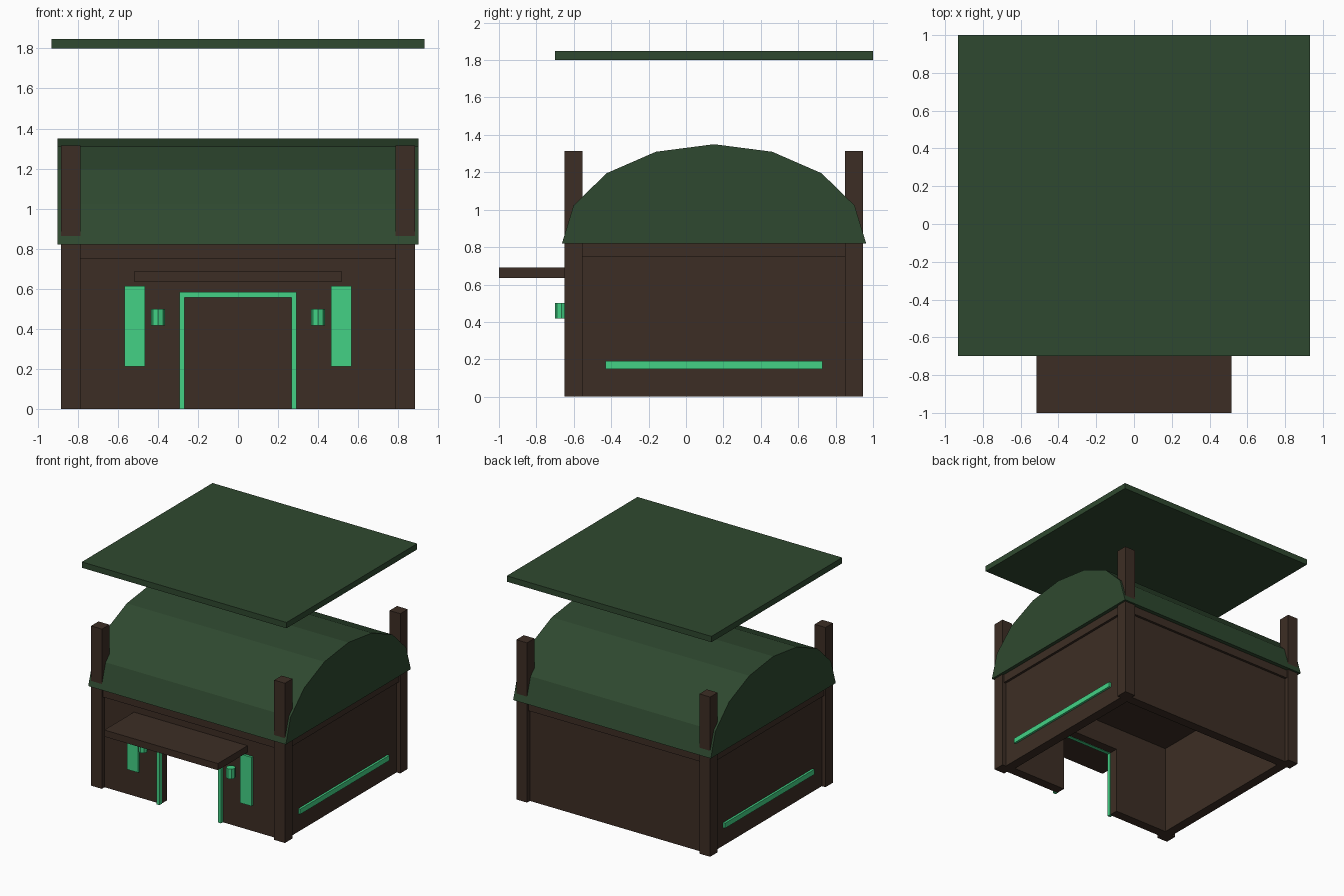
import bpy, bmesh, math

if "Cube" in bpy.data.objects:
    bpy.data.objects.remove(bpy.data.objects["Cube"])


def material(name, rgb):
    m = bpy.data.materials.new(name)
    m.diffuse_color = (*rgb, 1)
    m.use_nodes = True
    m.node_tree.nodes["Principled BSDF"].inputs["Base Color"].default_value = m.diffuse_color
    return m


WOOD = material("dark brown wood", (0.046, 0.027, 0.018))
ROOF = material("dark green roof", (0.028, 0.066, 0.029))
GLOW = material("bright green trim", (0.056, 0.640, 0.235))


def finish(name, bm, mat):
    bmesh.ops.recalc_face_normals(bm, faces=bm.faces)
    me = bpy.data.meshes.new(name)
    bm.to_mesh(me)
    bm.free()
    me.materials.append(mat)
    ob = bpy.data.objects.new(name, me)
    bpy.context.collection.objects.link(ob)
    return ob


def prism(name, pts, depth, mat):
    """Extrude a closed outline of 3D points along the depth vector."""
    bm = bmesh.new()
    face = bm.faces.new([bm.verts.new(p) for p in pts])
    out = bmesh.ops.extrude_face_region(bm, geom=[face])["geom"]
    bmesh.ops.translate(bm, vec=depth,
                        verts=[g for g in out if isinstance(g, bmesh.types.BMVert)])
    return finish(name, bm, mat)


def box(name, x, y, z, mat):
    pts = [(x[0], y[0], z[0]), (x[1], y[0], z[0]), (x[1], y[1], z[0]), (x[0], y[1], z[0])]
    return prism(name, pts, (0, 0, z[1] - z[0]), mat)


def arch(name, xo, zo, xi, zi, y, mat):
    """Square upside-down U: outer half width/height, inner half width/height."""
    outline = [(-xo, 0), (-xo, zo), (xo, zo), (xo, 0), (xi, 0), (xi, zi), (-xi, zi), (-xi, 0)]
    return prism(name, [(px, y[0], pz) for px, pz in outline], (0, y[1] - y[0], 0), mat)


# Walls, with the doorway left open at the front
arch("front_wall", 0.77, 0.75, 0.27, 0.56, (-0.615, -0.535), WOOD)
box("back_wall", (-0.77, 0.77), (0.83, 0.91), (0, 0.75), WOOD)

# Ceiling slab that shows as a band on top of the walls
box("ceiling_slab", (-0.87, 0.87), (-0.635, 0.93), (0.75, 0.82), WOOD)

# Barrel roof: half ellipse with eight flat strips
N = 8
curve = [(-0.90, 0.15 + 0.813 * math.cos(math.pi * i / N), 0.82 + 0.53 * math.sin(math.pi * i / N))
         for i in range(N + 1)]
prism("barrel_roof", curve, (1.80, 0, 0), ROOF)

# Flat panel floating above
box("floating_panel", (-0.932, 0.932), (-0.70, 1.0), (1.80, 1.848), ROOF)

# Canopy and doorway trim
box("door_canopy", (-0.517, 0.517), (-1.0, -0.60), (0.635, 0.69), WOOD)
arch("door_trim", 0.293, 0.585, 0.267, 0.557, (-0.64, -0.61), GLOW)

# Parts repeated on both sides
for side, s in (("right", 1), ("left", -1)):
    def span(a, b):
        return tuple(sorted((s * a, s * b)))

    box(side + "_wall", span(0.77, 0.85), (-0.615, 0.91), (0, 0.75), WOOD)
    for end, y in (("front", (-0.65, -0.553)), ("back", (0.85, 0.947))):
        box(f"{end}_{side}_post", span(0.785, 0.883), y, (0, 1.315), WOOD)
    box(side + "_side_strip", span(0.84, 0.868), (-0.43, 0.73), (0.148, 0.19), GLOW)
    box(side + "_banner", span(0.465, 0.567), (-0.635, -0.61), (0.213, 0.615), GLOW)

    # Eight-sided lantern
    ring = [(s * 0.4 + 0.035 * math.cos(math.pi * i / 4), -0.665 + 0.035 * math.sin(math.pi * i / 4), 0.418)
            for i in range(8)]
    prism(side + "_lantern", ring, (0, 0, 0.082), GLOW)
